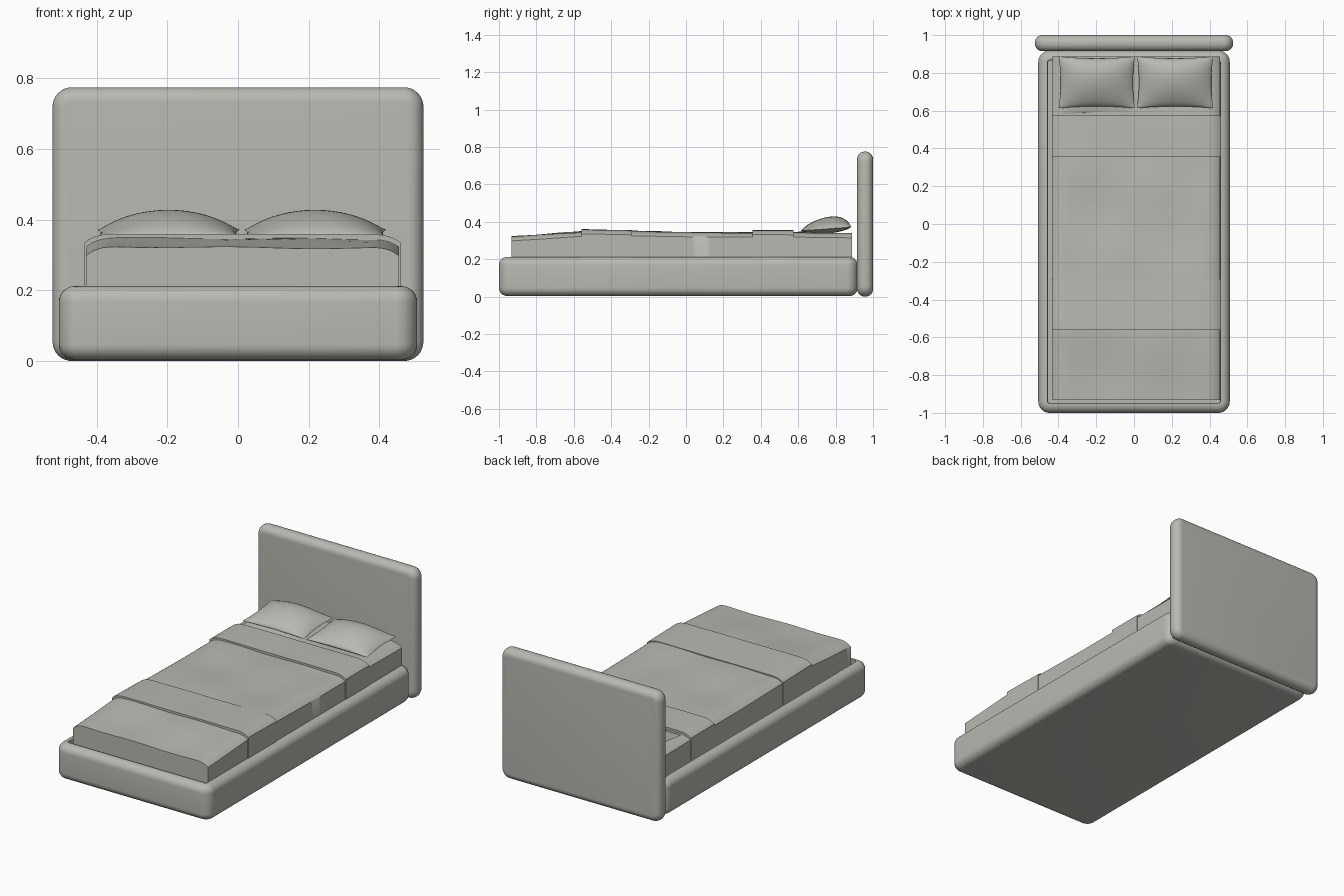
import bpy, bmesh, math
from mathutils import Vector

if "Cube" in bpy.data.objects:
    bpy.data.objects.remove(bpy.data.objects["Cube"])

grey = bpy.data.materials.new("warm grey")
grey.diffuse_color = (0.48, 0.485, 0.44, 1)
grey.use_nodes = True
grey.node_tree.nodes["Principled BSDF"].inputs["Base Color"].default_value = grey.diffuse_color


def finish(name, bm, angle=40):
    bmesh.ops.recalc_face_normals(bm, faces=bm.faces)
    me = bpy.data.meshes.new(name)
    bm.to_mesh(me)
    bm.free()
    ob = bpy.data.objects.new(name, me)
    bpy.context.collection.objects.link(ob)
    me.materials.append(grey)
    bpy.ops.object.select_all(action='DESELECT')
    ob.select_set(True)
    bpy.context.view_layer.objects.active = ob
    bpy.ops.object.shade_smooth_by_angle(angle=math.radians(angle))
    return ob


def rounded_box(lo, hi, axis, corner, rim):
    """Box with corners rounded around one axis, then its two rims rounded."""
    bm = bmesh.new()
    bmesh.ops.create_cube(bm, size=1)
    for v in bm.verts:
        v.co = Vector([lo[i] + (v.co[i] + 0.5) * (hi[i] - lo[i]) for i in range(3)])

    def bevel(edges, r):
        bmesh.ops.bevel(bm, geom=edges, offset=r, offset_type='OFFSET', segments=8,
                        profile=0.5, affect='EDGES', clamp_overlap=True)
        bm.normal_update()

    bevel([e for e in bm.edges
           if abs(e.verts[0].co[axis] - e.verts[1].co[axis]) > 0.01], corner)
    bevel([e for e in bm.edges
           if sum(abs(f.normal[axis]) > 0.99 for f in e.link_faces) == 1], rim)
    return bm


# headboard
finish("headboard", rounded_box((-0.525, 0.915, 0), (0.525, 1, 0.775), 1, 0.055, 0.04))

# base frame: rounded tray with a sunken top
bm = rounded_box((-0.507, -1, 0.003), (0.507, 0.918, 0.212), 2, 0.06, 0.044)
top = max(bm.faces, key=lambda f: f.calc_center_median().z + f.calc_area())
if top.normal.z < 0:
    top = max((f for f in bm.faces if f.normal.z > 0.99), key=lambda f: f.calc_area())
bmesh.ops.inset_individual(bm, faces=[top], thickness=0.006, depth=0)
bmesh.ops.inset_individual(bm, faces=[top], thickness=0.002, depth=-0.09)
finish("bed_base", bm)

# bedding height along the bed
PROFILE = [(-0.93, 0.322), (-0.75, 0.333), (-0.55, 0.347), (-0.3, 0.349),
           (0.1, 0.342), (0.5, 0.343), (0.89, 0.338)]


def height(y):
    for (a, za), (b, zb) in zip(PROFILE, PROFILE[1:]):
        if y <= b:
            return za + (zb - za) * (y - a) / (b - a)
    return PROFILE[-1][1]


def sheet(name, x0, x1, y0, y1, lift, bottom, ripple, fade=0):
    """Cloth laid over the mattress, with rounded long sides hanging down."""
    bm = bmesh.new()
    nx, ny = 40, max(8, int((y1 - y0) * 40))
    xc, hw = (x0 + x1) / 2, (x1 - x0) / 2
    rows = []
    for j in range(ny + 1):
        t = j / ny
        y = y0 + (y1 - y0) * t
        up = lift * (1 - fade * t)
        row = [bm.verts.new((x0, y, bottom))]
        for i in range(nx + 1):
            s = -math.cos(math.pi * i / nx)
            x = xc + hw * s
            edge = max(0, (abs(s) - 0.8) / 0.2)
            z = height(y) + up - 0.024 * edge ** 3
            z += ripple * (1 - edge) * math.sin(9 * x + 4 * y) * math.sin(11 * y - 5 * x)
            row.append(bm.verts.new((x, y, z)))
        row.append(bm.verts.new((x1, y, bottom)))
        rows.append(row)
    for a, b in zip(rows, rows[1:]):
        for i in range(nx + 2):
            bm.faces.new((a[i], a[i + 1], b[i + 1], b[i]))
    # close the ends and the underside
    bm.faces.new(rows[0])
    bm.faces.new(rows[-1])
    bm.faces.new([r[0] for r in rows] + [r[-1] for r in reversed(rows)])
    return finish(name, bm, 50)


sheet("mattress_and_duvet", -0.431, 0.456, -0.932, 0.887, 0, 0.125, 0.004)
sheet("folded_top_sheet", -0.435, 0.46, 0.355, 0.575, 0.012, 0.2, 0.001)
sheet("foot_throw", -0.435, 0.46, -0.56, -0.29, 0.013, 0.2, 0.001, fade=0.6)


def pillow(name, cx, cy, hx, hy, z, up, down):
    """Cushion with a pinched seam and corners; fuller towards the headboard."""
    bm = bmesh.new()
    n = 24
    for h in (up, -down):
        g = []
        for j in range(n + 1):
            v = -math.cos(math.pi * j / n)
            row = []
            for i in range(n + 1):
                u = -math.cos(math.pi * i / n)
                x = cx + hx * u * (0.95 + 0.05 * v * v)
                y = cy + hy * v * (0.93 + 0.07 * u * u)
                puff = max(0, 1 - u * u) ** 0.75 * max(0, 1 - v * v) ** 0.55
                w = 1 + 0.25 * v if h > 0 else 1
                row.append(bm.verts.new((x, y, z + 0.01 * v + h * puff * w)))
            g.append(row)
        for a, b in zip(g, g[1:]):
            for i in range(n):
                bm.faces.new((a[i], a[i + 1], b[i + 1], b[i]))
    bmesh.ops.remove_doubles(bm, verts=bm.verts, dist=0.00005)
    finish(name, bm, 60)


# pillows
for side, cx in (("left", -0.197), ("right", 0.218)):
    pillow(side + "_pillow", cx, 0.75, 0.202, 0.137, 0.362, 0.062, 0.025)
pillow("lower_pillow", -0.205, 0.72, 0.18, 0.14, 0.352, 0.012, 0.012)
